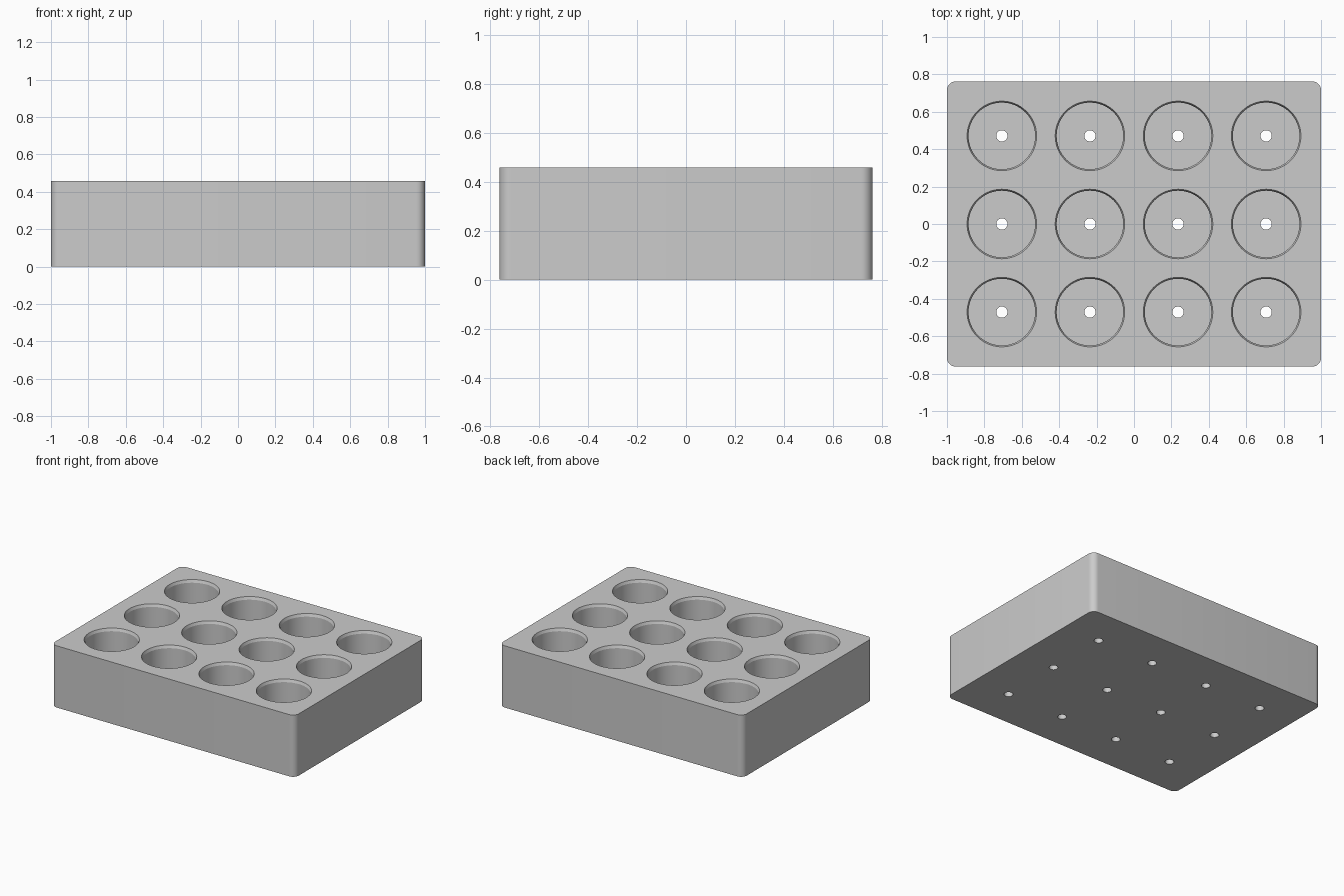
import bpy
import bmesh
import math

if "Cube" in bpy.data.objects:
    bpy.data.objects.remove(bpy.data.objects["Cube"], do_unlink=True)

WIDTH, DEPTH, HEIGHT = 2.0, 1.525, 0.458
CORNER, PITCH, FLOOR = 0.047, 0.471, 0.047
COLUMNS, ROWS, SIDES = 4, 3, 64
POCKET_R, RIM_R, RIM_DROP, DRAIN_R = 0.178, 0.186, 0.02, 0.03

grey = bpy.data.materials.new("plain grey")
grey.use_nodes = True
colour = (0.6, 0.6, 0.6, 1)
grey.diffuse_color = colour
grey.node_tree.nodes["Principled BSDF"].inputs["Base Color"].default_value = colour


def mesh_object(name, bm):
    mesh = bpy.data.meshes.new(name)
    bmesh.ops.recalc_face_normals(bm, faces=bm.faces)
    bm.to_mesh(mesh)
    bm.free()
    obj = bpy.data.objects.new(name, mesh)
    bpy.context.collection.objects.link(obj)
    mesh.materials.append(grey)
    return obj


def add_turned(bm, x, y, profile):
    """Closed solid turned around a vertical axis from (radius, z) points."""
    rings = []
    for r, z in profile:
        angles = [math.tau * i / SIDES for i in range(SIDES)]
        rings.append([bm.verts.new((x + r * math.cos(a), y + r * math.sin(a), z))
                      for a in angles])
    for low, high in zip(rings, rings[1:]):
        for i in range(SIDES):
            j = (i + 1) % SIDES
            bm.faces.new((low[i], low[j], high[j], high[i]))
    bm.faces.new(rings[0][::-1])
    bm.faces.new(rings[-1])


# Block with rounded upright corners
bm = bmesh.new()
bmesh.ops.create_cube(bm, size=1)
for v in bm.verts:
    v.co = (v.co.x * WIDTH, v.co.y * DEPTH, (v.co.z + 0.5) * HEIGHT)
upright = [e for e in bm.edges if abs(e.verts[0].co.z - e.verts[1].co.z) > 0.1]
bmesh.ops.bevel(bm, geom=upright, offset=CORNER, segments=8, profile=0.5,
                affect='EDGES')
tray = mesh_object("tray_block", bm)

# Pockets with a tapered rim and a drain hole through the floor
top = HEIGHT + 0.02
slope = (RIM_R - POCKET_R) / RIM_DROP
pocket = [(DRAIN_R, -0.02), (DRAIN_R, FLOOR), (POCKET_R, FLOOR),
          (POCKET_R, HEIGHT - RIM_DROP), (RIM_R + slope * 0.02, top)]
bm = bmesh.new()
for col in range(COLUMNS):
    for row in range(ROWS):
        add_turned(bm, (col - (COLUMNS - 1) / 2) * PITCH,
                   (row - (ROWS - 1) / 2) * PITCH, pocket)
cutter = mesh_object("pocket_cutter", bm)
cutter.hide_render = True

cut = tray.modifiers.new("pockets", 'BOOLEAN')
cut.operation = 'DIFFERENCE'
cut.solver = 'EXACT'
cut.object = cutter

# Apply the cut and smooth the curved walls
bpy.ops.object.select_all(action='DESELECT')
bpy.context.view_layer.objects.active = tray
tray.select_set(True)
bpy.ops.object.modifier_apply(modifier=cut.name)
bpy.data.objects.remove(cutter, do_unlink=True)
bpy.ops.object.shade_smooth_by_angle(angle=math.radians(15))
